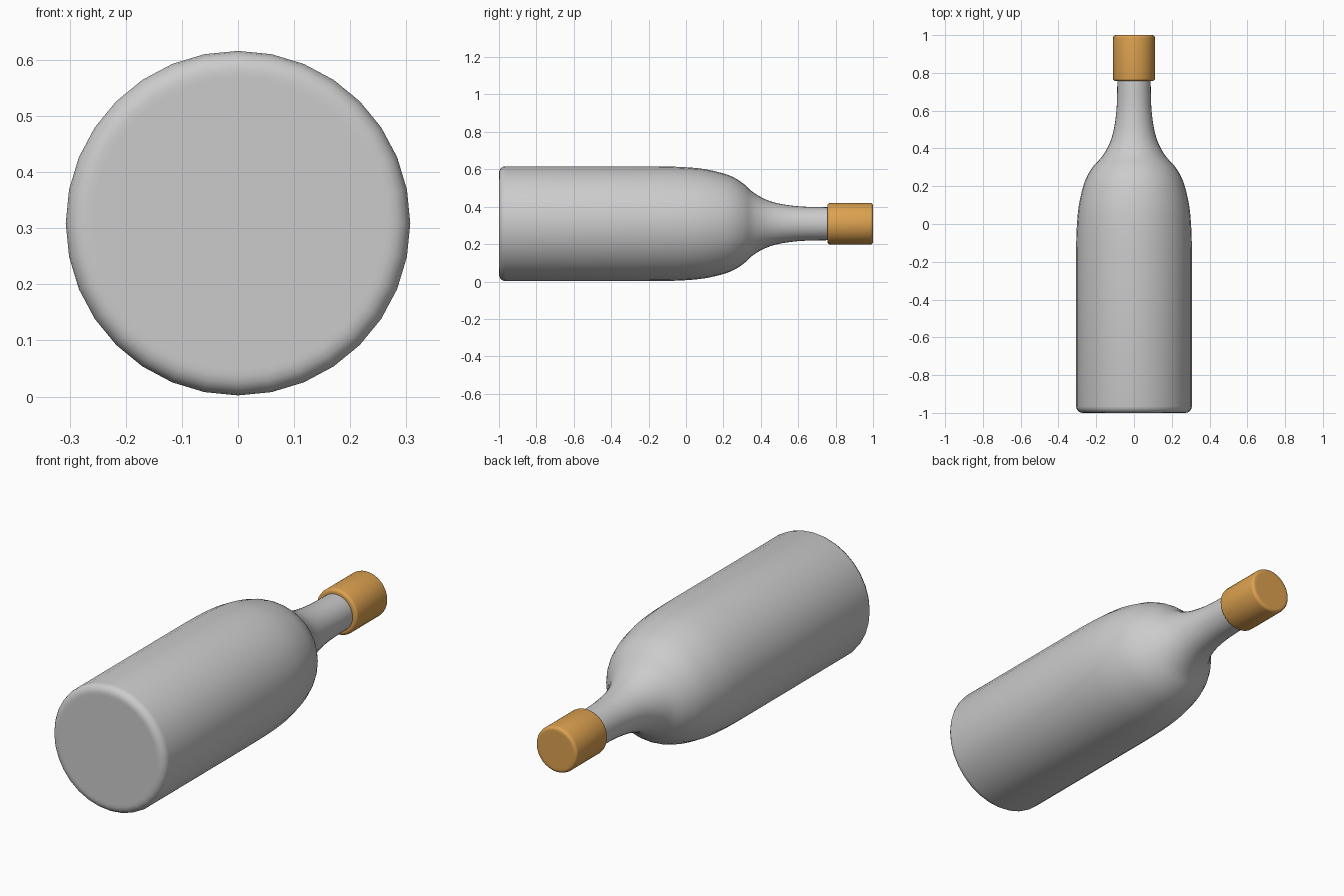
import bpy, bmesh, math

if "Cube" in bpy.data.objects:
    bpy.data.objects.remove(bpy.data.objects["Cube"])

SIDES = 32
AXIS_Z = 0.309


def smooth_profile(pts, steps=3):
    """Catmull-Rom curve through (y, radius) points."""
    p = [pts[0]] + pts + [pts[-1]]
    out = []
    for a, b, c, d in zip(p, p[1:], p[2:], p[3:]):
        for k in range(steps):
            t = k / steps
            out.append(tuple(
                0.5 * (2 * b[i] + (c[i] - a[i]) * t
                       + (2 * a[i] - 5 * b[i] + 4 * c[i] - d[i]) * t ** 2
                       + (3 * b[i] - a[i] - 3 * c[i] + d[i]) * t ** 3)
                for i in range(2)))
    return out + [pts[-1]]


def rounded_corner(y, r, size, start, end, n=4):
    """Quarter arc in the (y, radius) plane around the centre (y, r)."""
    return [(y + size * math.cos(math.radians(start + (end - start) * k / n)),
             r + size * math.sin(math.radians(start + (end - start) * k / n)))
            for k in range(n + 1)]


def lathe(name, profile):
    """Closed solid of revolution around the lying axis."""
    bm = bmesh.new()
    rings = []
    for y, r in profile:
        rings.append([bm.verts.new((r * math.sin(math.tau * i / SIDES), y,
                                    AXIS_Z + r * math.cos(math.tau * i / SIDES)))
                      for i in range(SIDES)])
    for a, b in zip(rings, rings[1:]):
        for i in range(SIDES):
            j = (i + 1) % SIDES
            bm.faces.new((a[i], a[j], b[j], b[i]))
    bm.faces.new(rings[0])
    bm.faces.new(rings[-1])
    bmesh.ops.recalc_face_normals(bm, faces=bm.faces)
    mesh = bpy.data.meshes.new(name)
    bm.to_mesh(mesh)
    bm.free()
    mesh.shade_smooth()
    obj = bpy.data.objects.new(name, mesh)
    bpy.context.collection.objects.link(obj)
    return obj


# Bottle: rounded base, straight body, shoulder and neck
base = [(-1.0, 0.26)] + rounded_corner(-0.965, 0.272, 0.035, 180, 90)
shoulder = smooth_profile([
    (-0.20, 0.307), (-0.10, 0.306), (0.0, 0.302), (0.10, 0.292), (0.20, 0.269),
    (0.26, 0.245), (0.31, 0.212), (0.35, 0.175), (0.39, 0.148), (0.44, 0.124),
    (0.50, 0.107), (0.58, 0.095), (0.66, 0.090), (0.78, 0.088)])
lathe("bottle", base + shoulder)

# Cork cap over the end of the neck
cap = lathe("cap",
            [(0.756, 0.085)] + rounded_corner(0.771, 0.096, 0.015, 180, 90)
            + rounded_corner(0.985, 0.096, 0.015, 90, 0) + [(1.0, 0.085)])
orange = bpy.data.materials.new("cap_orange")
orange.diffuse_color = (0.72, 0.36, 0.08, 1)
orange.use_nodes = True
orange.node_tree.nodes["Principled BSDF"].inputs["Base Color"].default_value = orange.diffuse_color
cap.data.materials.append(orange)
